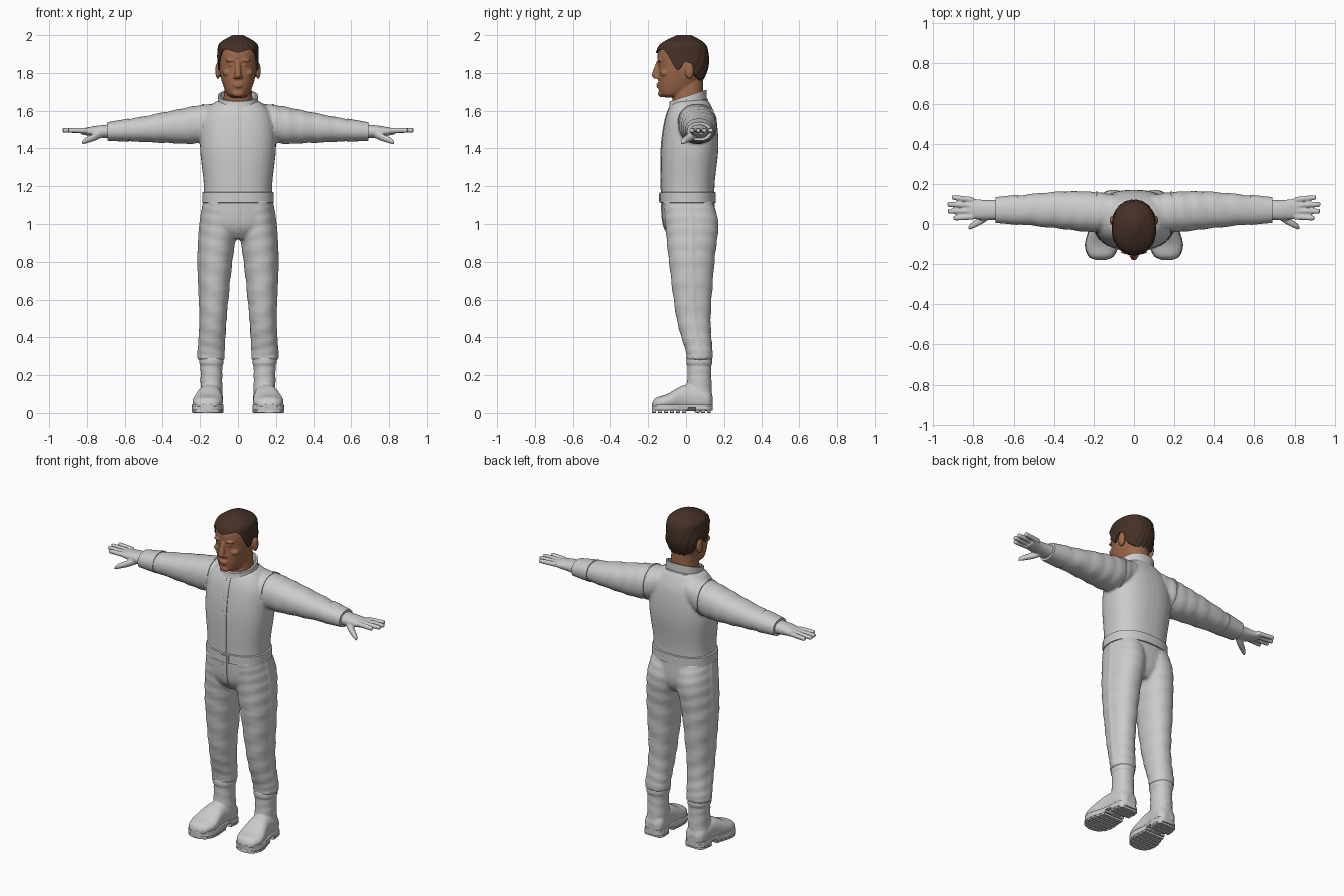
import bpy, bmesh, math
from mathutils import Matrix

if "Cube" in bpy.data.objects:
    bpy.data.objects.remove(bpy.data.objects["Cube"])

SIDES = (1, -1)


def material(name, *rgb):
    made = bpy.data.materials.new(name)
    made.use_nodes = True
    made.diffuse_color = (*rgb, 1)
    made.node_tree.nodes["Principled BSDF"].inputs["Base Color"].default_value = (*rgb, 1)
    return made


GREY = material("suit grey", .6, .6, .6)
SKIN = material("skin", .34, .14, .07)
BROWN = material("hair brown", .06, .03, .02)


def spline(rows, steps=8):
    """Smooth resampling of the rows, with equal steps in each gap."""
    out = []
    last = len(rows) - 1
    for i in range(last):
        before, start = rows[max(i - 1, 0)], rows[i]
        end, after = rows[i + 1], rows[min(i + 2, last)]
        for j in range(steps):
            t = j / steps
            out.append(tuple(
                b + t / 2 * (c - a + t * (2 * a - 5 * b + 4 * c - d + t * (3 * (b - c) + d - a)))
                for a, b, c, d in zip(before, start, end, after)))
    return out + [tuple(rows[last])]


def at(rows, key):
    """Row at a key, where the first column ascends."""
    for low, high in zip(rows, rows[1:]):
        if key <= high[0]:
            t = max(0, (key - low[0]) / (high[0] - low[0]))
            return [u + (v - u) * t for u, v in zip(low, high)]
    return list(rows[-1])


def power(value, exponent):
    return math.copysign(abs(value) ** (2 / exponent), value)


def skin_rings(bm, rings):
    """Closed skin over a stack of equal rings."""
    verts = [[bm.verts.new(point) for point in ring] for ring in rings]
    for lower, upper in zip(verts, verts[1:]):
        for i in range(len(lower)):
            bm.faces.new((lower[i - 1], lower[i], upper[i], upper[i - 1]))
    bm.faces.new(verts[0])
    bm.faces.new(verts[-1])


def loft(bm, rows, axis="Z", square=2.2, fold=0, tilt=0, side=1, sides=40):
    """Rows hold x, y, z and the two radii across the axis."""
    rings = []
    for k, (x, y, z, width, depth) in enumerate(rows):
        ring = []
        for i in range(sides):
            angle = math.tau * i / sides
            crease = fold * math.sin(k * 2 + 2 * math.cos(angle))
            u = (width + crease) * power(math.cos(angle), square)
            v = (depth + crease) * power(math.sin(angle), square)
            dx, dy, dz = {"Z": (u, v, tilt * v), "X": (0, u, v), "Y": (u, 0, v)}[axis]
            ring.append((side * (x + dx), y + dy, z + dz))
        rings.append(ring)
    skin_rings(bm, rings)


def blob(bm, location, size):
    place = Matrix.Translation(location) @ Matrix.Diagonal((*size, 1))
    bmesh.ops.create_uvsphere(bm, u_segments=20, v_segments=12, radius=1, matrix=place)


def finish(name, bm, mat, voxel=0):
    """Make the object; a voxel size fuses overlapping pieces."""
    bmesh.ops.recalc_face_normals(bm, faces=bm.faces)
    mesh = bpy.data.meshes.new(name)
    bm.to_mesh(mesh)
    bm.free()
    mesh.materials.append(mat)
    mesh.shade_smooth()
    mesh.set_sharp_from_angle(angle=math.radians(45))
    part = bpy.data.objects.new(name, mesh)
    bpy.context.collection.objects.link(part)
    if voxel:
        fuse = part.modifiers.new("fuse", "REMESH")
        fuse.mode, fuse.voxel_size, fuse.use_smooth_shade = "VOXEL", voxel, True
        soften = part.modifiers.new("soften", "SMOOTH")
        soften.factor, soften.iterations = .5, 2


def upright(sections, grow=0):
    """Turn height, front, back and half width into loft rows."""
    return [(0, (front + back) / 2, z, half + grow, (back - front) / 2 + grow)
            for z, front, back, half in sections]


# Suit: torso, trouser legs with side seams, sleeves
TORSO = spline([(.92, -.07, .11, .07), (1, -.12, .15, .18), (1.2, -.13, .15, .18),
                (1.4, -.13, .17, .2), (1.55, -.11, .16, .19), (1.63, -.08, .13, .14),
                (1.66, -.05, .11, .09)])
LEG = spline([(.09, .01, 1.12, .09, .13), (.1, .03, 1, .1, .14), (.12, .03, .8, .09, .12),
              (.13, .04, .5, .07, .09), (.14, .07, .32, .07, .07), (.14, .07, .28, .07, .07)])
ARM = spline([(.07, .06, 1.57, .08, .07), (.2, .06, 1.53, .1, .1),
              (.4, .07, 1.51, .09, .08), (.68, .07, 1.49, .06, .045)])
bm = bmesh.new()
loft(bm, upright(TORSO), square=2.4)
for side in SIDES:
    loft(bm, LEG, side=side, fold=.002)
    loft(bm, ARM, "X", side=side, fold=.002)
    loft(bm, [(x + width, y, z, .005, .01) for x, y, z, width, depth in LEG], side=side)
finish("suit", bm, GREY, .009)

# Shoulder seams and sleeve cuffs follow the arm
bm = bmesh.new()
for side in SIDES:
    for start, end in ((.18, .19), (.58, .69)):
        rows = []
        for spot, grow in ((start, -.005), (start, .004), (end, .004), (end, -.005)):
            x, y, z, width, depth = at(ARM, spot)
            rows.append((spot, y, z, width + grow, depth + grow))
        loft(bm, rows, "X", side=side)
finish("sleeve_bands", bm, GREY)

# Placket and fly follow the front of the torso
bm = bmesh.new()
for low, high in ((1.17, 1.63), (.96, 1.12)):
    heights = [low + (high - low) * i / 12 for i in range(13)]
    loft(bm, [(0, at(TORSO, z)[1], z, .013, .004) for z in heights], square=5)
finish("front_placket", bm, GREY)

# Belt with buckle
bm = bmesh.new()
for z, grow in ((1.14, .007),):
    waist = at(TORSO, z)[1:]
    edges = [(z + rise, *waist) for rise in (-.03, -.027, .027, .03)]
    rows = upright(edges[:1]) + upright(edges[1:3], grow) + upright(edges[3:])
    loft(bm, rows, square=2.4)
finish("belt", bm, GREY)
bm = bmesh.new()
for size, front in ((1, -.14), (.7, -.144)):
    loft(bm, [(0, y, 1.14, .034 * size, .027 * size) for y in (-.12, front)], "Y", square=9)
finish("belt_buckle", bm, GREY)

# Standing collar, higher at the back
bm = bmesh.new()
profile = [(1.6, .12), (1.63, .113), (1.633, .108), (1.68, .106), (1.68, .095), (1.64, .09)]
loft(bm, [(0, .01, z, radius, radius * .92) for z, radius in profile], tilt=.32)
finish("collar", bm, GREY)

# Gloves: palm, four fanned fingers, thumb
PALM = spline([(.68, .07, 1.49, .05, .037), (.75, .07, 1.49, .05, .03), (.83, .08, 1.49, .05, .015)])
bm = bmesh.new()
for side in SIDES:
    loft(bm, PALM, "X", side=side)
    for i in range(4):
        root, reach = .036 + .028 * i, .034 * i + .03
        tip = .93 - .012 * (i - 1.6) ** 2
        rows = [(.8, root, 1.495, .014, .014), (tip - .01, reach, 1.496, .012, .012),
                (tip, reach, 1.495, .006, .006)]
        loft(bm, spline(rows), "X", side=side)
    thumb = [(.72, .05, 1.48, .024, .022), (.76, .02, 1.46, .022, .02),
             (.81, -.01, 1.44, .015, .015), (.825, -.02, 1.43, .008, .008)]
    loft(bm, spline(thumb), "X", side=side)
finish("gloves", bm, GREY, .005)

# Boots
SHAFT = spline([(.14, .07, .3, .06, .065), (.14, .07, .2, .057, .063), (.14, .07, .04, .06, .07)])
FOOT = spline([(.14, .14, .06, .03, .03), (.14, .11, .07, .06, .06), (.15, 0, .08, .064, .07),
               (.16, -.1, .06, .08, .04), (.163, -.16, .05, .06, .03), (.165, -.18, .04, .02, .01)])
bm = bmesh.new()
for side in SIDES:
    loft(bm, SHAFT, side=side, fold=.001)
    loft(bm, FOOT, "Y", side=side, square=2.4)
    loft(bm, [(.14, .07, z, .064, .069) for z in (.26, .285)], side=side)
finish("boots", bm, GREY, .007)

# Soles take the outline of the foot: welt, forefoot, heel and tread bars
OUTLINE = sorted((y, x, width + .003) for x, y, z, width, height in FOOT)


def slab(bm, start, end, low, high, side):
    rows = []
    for i in range(13):
        y, x, width = at(OUTLINE, start + (end - start) * i / 12)
        rows.append((x, y, (low + high) / 2, width, (high - low) / 2))
    loft(bm, rows, "Y", square=8, side=side)


bm = bmesh.new()
for side in SIDES:
    slab(bm, -.18, .14, .026, .046, side)
    for start, end, bars in ((-.18, .01, 6), (.05, .14, 3)):
        slab(bm, start, end, .012, .035, side)
        pitch = (end - start) / bars
        for i in range(bars):
            slab(bm, start + pitch * i, start + pitch * (i + .7), 0, .016, side)
finish("boot_soles", bm, GREY)

# Head: skull, neck, nose, lips, chin, brows, eyelids, cheeks, ears
HEAD = spline([(1.67, -.11, -.04, .03), (1.69, -.14, .02, .06), (1.76, -.147, .08, .087),
               (1.83, -.145, .11, .1), (1.9, -.15, .11, .1), (1.95, -.125, .09, .09),
               (1.99, -.04, .02, .02)])
bm = bmesh.new()
loft(bm, upright(HEAD))
loft(bm, [(0, .015, 1.6, .084, .086), (0, .01, 1.7, .073, .08), (0, .01, 1.8, .07, .08)])
nose = [(0, -.146, 1.86, .01, .01), (0, -.16, 1.79, .018, .02), (0, -.156, 1.77, .014, .012)]
loft(bm, spline(nose))
for z, width in ((1.739, .028), (1.727, .024)):
    blob(bm, (0, -.145, z), (width, .011, .006))
blob(bm, (0, -.132, 1.69), (.03, .016, .018))
for side in SIDES:
    blob(bm, (side * .016, -.155, 1.777), (.009, .012, .009))
    blob(bm, (side * .036, -.138, 1.866), (.03, .014, .009))
    blob(bm, (side * .034, -.134, 1.843), (.016, .011, .008))
    blob(bm, (side * .055, -.11, 1.8), (.026, .026, .02))
    blob(bm, (side * .106, .018, 1.812), (.014, .024, .044))
finish("head", bm, SKIN, .005)

# Hair: shell over the skull down to a hairline, with combed strands
HAIRLINE = spline([(0, 1.906), (.65, 1.925), (1, 1.9), (1.4, 1.815), (1.7, 1.86),
                   (2.15, 1.785), (math.pi, 1.745)])
TURN, RISE = 120, 28
rings = []
for k in range(RISE + 1):
    rise = math.sin(max(0, k - 1) / (RISE - 1) * math.pi / 2)
    ring = []
    for i in range(TURN):
        angle = math.tau * i / TURN
        across, along = power(math.sin(angle), 2.2), power(math.cos(angle), 2.2)
        low = at(HAIRLINE, min(angle, math.tau - angle))[1]
        z, front, back, half = at(HEAD, low + (HEAD[-1][0] - low) * rise)
        strand = .002 * (1 - rise) * math.sin(half * across * 240 + z * 60)
        grow = .008 + strand if k else -.012
        ring.append(((half + grow) * across,
                     (front + back) / 2 - ((back - front) / 2 + grow) * along, z + .01 * rise))
    rings.append(ring)
bm = bmesh.new()
skin_rings(bm, rings)
finish("hair", bm, BROWN)
